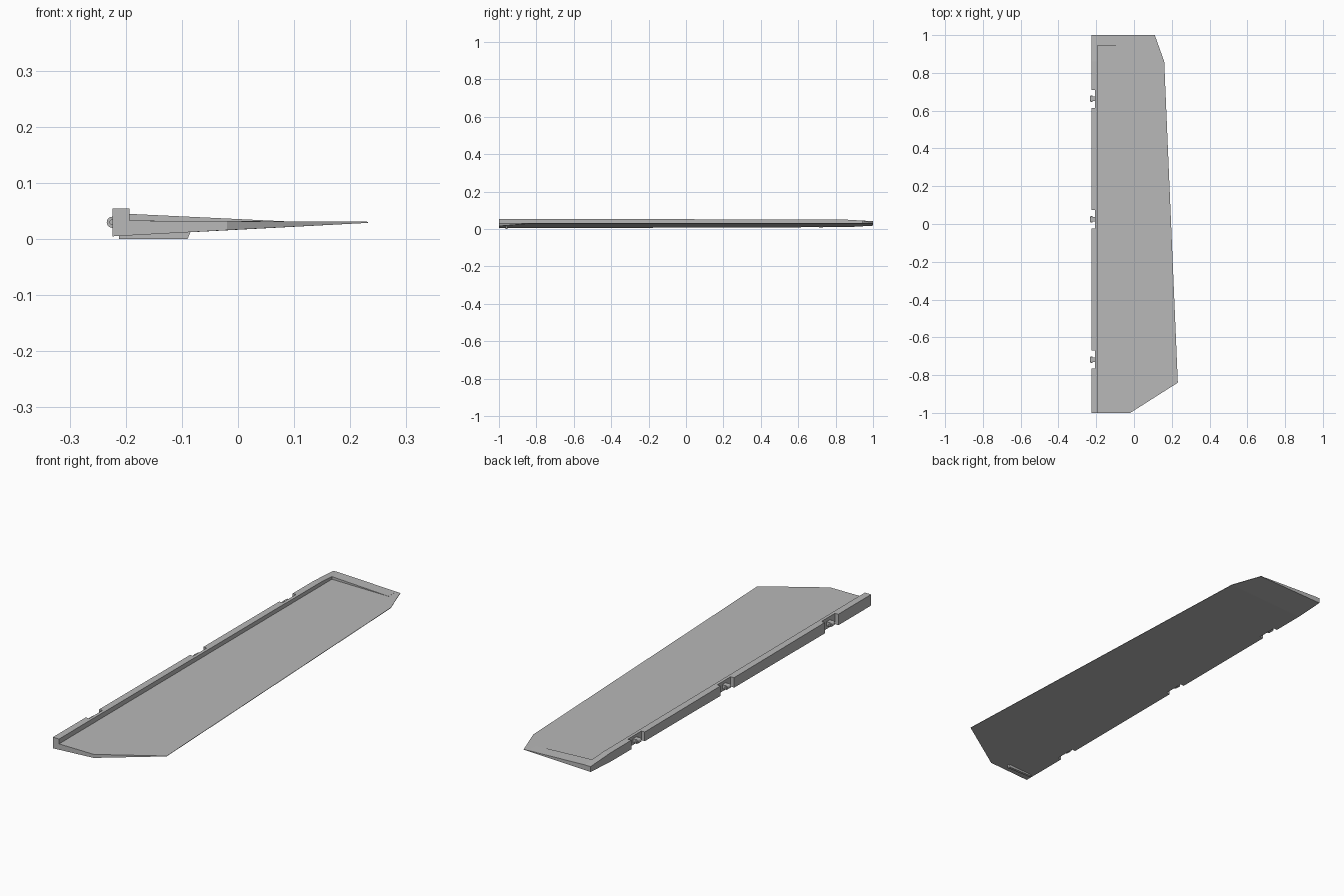
import bpy, bmesh, math
from mathutils import Matrix

if "Cube" in bpy.data.objects:
    bpy.data.objects.remove(bpy.data.objects["Cube"])

grey = bpy.data.materials.new("light grey")
grey.use_nodes = True
COLOUR = (0.48, 0.48, 0.48, 1)
grey.diffuse_color = COLOUR
grey.node_tree.nodes["Principled BSDF"].inputs["Base Color"].default_value = COLOUR

LEAD, STEP, MID = -0.224, -0.193, 0.03


def finish(name, bm):
    bmesh.ops.recalc_face_normals(bm, faces=bm.faces)
    mesh = bpy.data.meshes.new(name)
    bm.to_mesh(mesh)
    bm.free()
    mesh.materials.append(grey)
    obj = bpy.data.objects.new(name, mesh)
    bpy.context.collection.objects.link(obj)
    return obj


def loft(name, sections):
    """Skin a row of (y, [(x, z), ...]) sections and close both ends."""
    bm = bmesh.new()
    rings = [[bm.verts.new((x, y, z)) for x, z in pts] for y, pts in sections]
    for a, b in zip(rings, rings[1:]):
        for i in range(len(a)):
            j = (i + 1) % len(a)
            bm.faces.new((a[i], a[j], b[j], b[i]))
    bm.faces.new(rings[0])
    bm.faces.new(rings[-1])
    return finish(name, bm)


def add_box(bm, x0, x1, y0, y1, z0, z1):
    size = Matrix.Diagonal((x1 - x0, y1 - y0, z1 - z0, 1))
    place = Matrix.Translation(((x0 + x1) / 2, (y0 + y1) / 2, (z0 + z1) / 2))
    bmesh.ops.create_cube(bm, size=1, matrix=place @ size)


def add_rod(bm, y, radius, width):
    place = Matrix.Translation((LEAD, y, MID)) @ Matrix.Rotation(math.pi / 2, 4, "X")
    bmesh.ops.create_cone(bm, cap_ends=True, segments=16, radius1=radius,
                          radius2=radius, depth=width, matrix=place)


def section(y, trail, low, high, edge_low=0.029, edge_high=0.031):
    """Tall spar at the leading edge with a thin tapering skin behind it."""
    return y, [(LEAD, low), (LEAD, high), (STEP, high), (STEP, 0.033),
               (trail, edge_high), (trail, edge_low)]


# Flap panel with its leading spar
panel = loft("flap_panel", [
    section(-1, -0.02, 0.005, 0.055, 0.016, 0.032),
    section(-0.84, 0.232, 0.005, 0.055),
    section(0.86, 0.16, 0.010, 0.050),
    section(1, 0.11, 0.018, 0.042),
])

# Raised rib closing the rear tip
loft("tip_rib", [
    (y, [(STEP, 0.028), (STEP, top), (0.09, 0.0315), (0.09, 0.030)])
    for y, top in ((0.945, 0.045), (1, 0.042))
])

# Hinge notches cut through the spar
HINGES = (-0.718, 0.025, 0.662)
bm = bmesh.new()
for y in HINGES:
    add_box(bm, -0.3, -0.207, y - 0.048, y + 0.048, -0.1, 0.2)
cutter = finish("notch_cutter", bm)
cutter.hide_render = True
cut = panel.modifiers.new("notches", "BOOLEAN")
cut.operation = "DIFFERENCE"
cut.solver = "EXACT"
cut.object = cutter
bpy.context.view_layer.objects.active = panel
bpy.ops.object.modifier_apply(modifier=cut.name)
bpy.data.objects.remove(cutter)

# Hinge lugs with pins
for i, y in enumerate(HINGES):
    bm = bmesh.new()
    add_box(bm, LEAD, -0.2, y - 0.012, y + 0.012, 0.021, 0.039)
    add_rod(bm, y, 0.01, 0.024)
    add_rod(bm, y, 0.005, 0.034)
    finish(f"hinge_lug_{i + 1}", bm)

# Small control horn under the front end
loft("control_horn", [
    (y, [(-0.212, 0.0), (-0.09, 0.0), (-0.084, 0.014), (-0.212, 0.007)])
    for y in (-0.966, -0.954)
])
